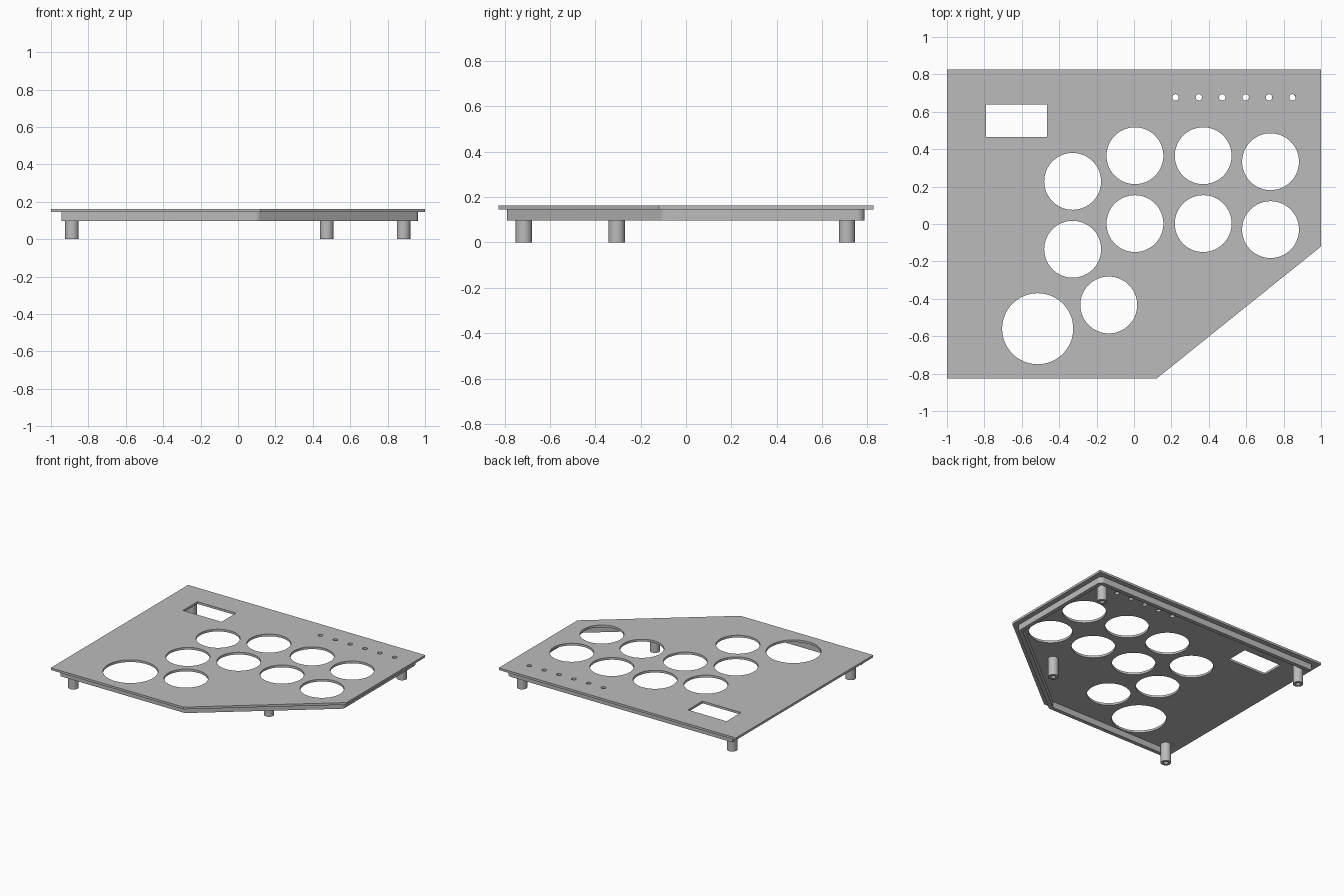
import bpy
import math
from mathutils import Vector

cube = bpy.data.objects.get("Cube")
if cube:
    bpy.data.objects.remove(cube, do_unlink=True)

GREY = (0.5, 0.5, 0.5, 1.0)
grey = bpy.data.materials.new("plain grey")
grey.use_nodes = True
grey.diffuse_color = GREY
grey.node_tree.nodes["Principled BSDF"].inputs["Base Color"].default_value = GREY


def circle(x, y, r, sides=64):
    turns = [math.tau * i / sides for i in range(sides)]
    return [(x + r * math.cos(a), y + r * math.sin(a)) for a in turns]


def slab(name, loops, z0, z1):
    """Extrude closed outlines (inner loops become holes) between two heights."""
    curve = bpy.data.curves.new(name + "_outline", 'CURVE')
    curve.dimensions = '2D'
    curve.fill_mode = 'BOTH'
    curve.extrude = (z1 - z0) / 2
    for loop in loops:
        spline = curve.splines.new('POLY')
        spline.points.add(len(loop) - 1)
        for point, (x, y) in zip(spline.points, loop):
            point.co = (x, y, 0, 1)
        spline.use_cyclic_u = True
    obj = bpy.data.objects.new(name, curve)
    bpy.context.collection.objects.link(obj)
    obj.location.z = (z0 + z1) / 2
    bpy.ops.object.select_all(action='DESELECT')
    obj.select_set(True)
    bpy.context.view_layer.objects.active = obj
    bpy.ops.object.convert(target='MESH')
    obj = bpy.context.object
    obj.data.materials.clear()
    obj.data.materials.append(grey)
    bpy.ops.object.mode_set(mode='EDIT')
    bpy.ops.mesh.select_all(action='SELECT')
    bpy.ops.mesh.remove_doubles(threshold=0.0001)
    bpy.ops.mesh.normals_make_consistent(inside=False)
    bpy.ops.object.mode_set(mode='OBJECT')
    bpy.ops.object.shade_smooth_by_angle(angle=math.radians(30))
    return obj


def wall_outline(path, radius, thickness, steps=8):
    """Thicken an open path with rounded corners into a closed outline."""
    pts = [Vector(p) for p in path]
    dirs = [(b - a).normalized() for a, b in zip(pts, pts[1:])]
    left = lambda d: Vector((-d.y, d.x))
    samples = [(pts[0], left(dirs[0]))]
    for p, d0, d1 in zip(pts[1:], dirs, dirs[1:]):
        turn = d0.angle(d1)
        centre = p - d0 * radius * math.tan(turn / 2) + left(d0) * radius
        start = math.atan2(-left(d0).y, -left(d0).x)
        for i in range(steps + 1):
            a = start + turn * i / steps
            out = Vector((math.cos(a), math.sin(a)))
            samples.append((centre + out * radius, -out))
    samples.append((pts[-1], left(dirs[-1])))
    half = thickness / 2
    outer = [tuple(p - n * half) for p, n in samples]
    inner = [tuple(p + n * half) for p, n in samples]
    return outer + inner[::-1]


# Top panel: clipped front corner, button holes, display window, light holes
panel = [(-1, -0.827), (0.12, -0.827), (1, -0.12), (1, 0.827), (-1, 0.827)]
window = [(-0.79, 0.465), (-0.465, 0.465), (-0.465, 0.64), (-0.79, 0.64)]
columns = [(-0.328, 0.228), (0.005, 0.365), (0.37, 0.365), (0.73, 0.333)]
holes = [circle(x, y - drop, 0.152) for x, y in columns for drop in (0, 0.363)]
holes.append(circle(-0.135, -0.433, 0.152))
holes.append(circle(-0.515, -0.56, 0.19))
holes += [circle(0.222 + 0.125 * i, 0.677, 0.017, 24) for i in range(6)]
slab("top_panel", [panel, window] + holes, 0.145, 0.162)

# Rim wall under the panel, open on one side
rim_path = [(-0.945, -0.774), (0.101, -0.774), (0.947, -0.095),
            (0.947, 0.773), (-0.945, 0.773)]
slab("rim_wall", [wall_outline(rim_path, 0.02, 0.03)], 0.098, 0.145)

# Hollow standoff legs
legs = {"back_right_leg": (-0.888, 0.71), "back_left_leg": (0.885, 0.71),
        "front_right_leg": (-0.888, -0.715), "front_left_leg": (0.475, -0.305)}
for name, (x, y) in legs.items():
    slab(name, [circle(x, y, 0.036, 32), circle(x, y, 0.016, 32)], 0, 0.145)
